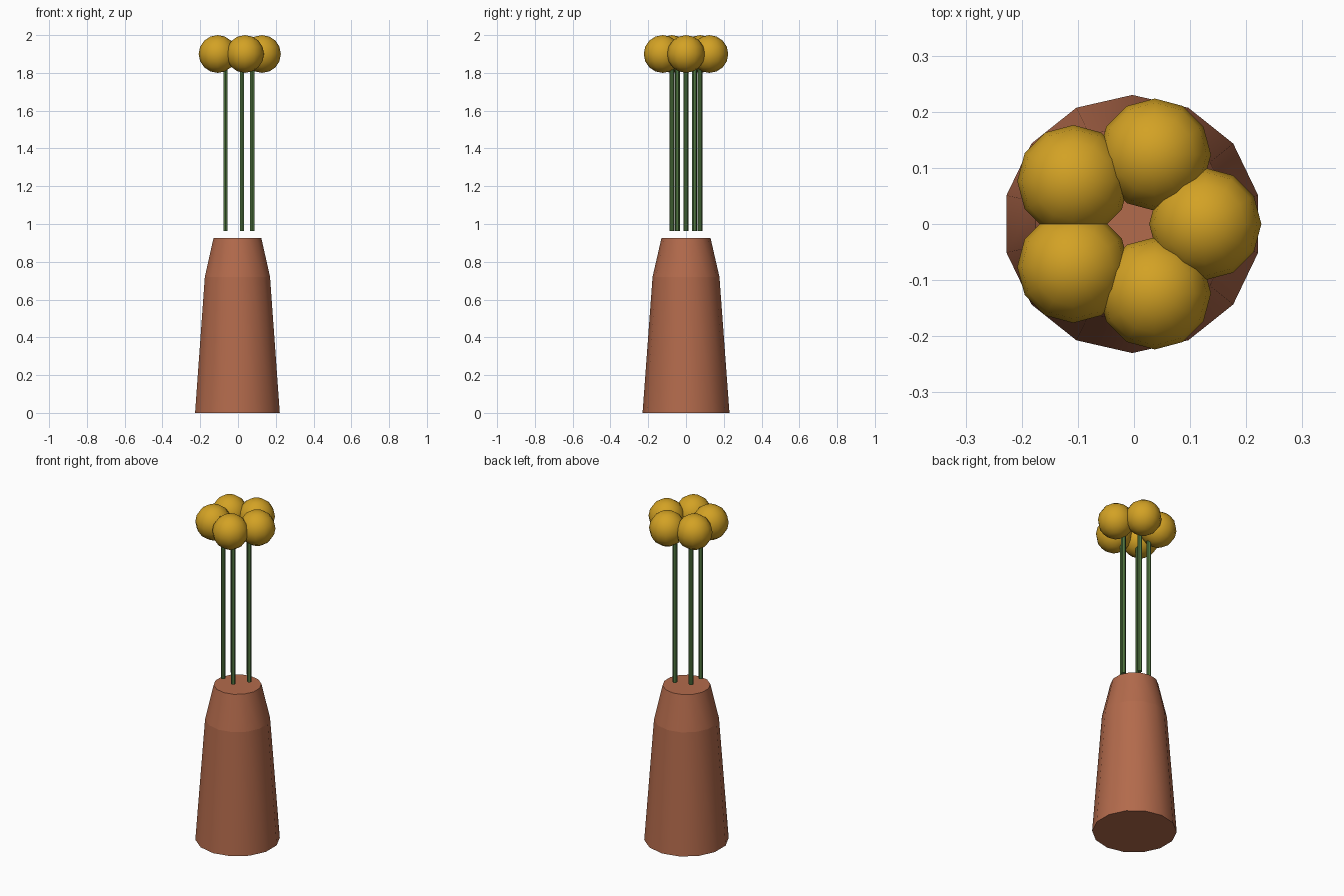
import bpy, math

if "Cube" in bpy.data.objects:
    bpy.data.objects.remove(bpy.data.objects["Cube"])

OFFSET_X = -0.003  # keeps the whole model centred


def material(name, rgb):
    m = bpy.data.materials.new(name)
    m.diffuse_color = (*rgb, 1.0)
    m.use_nodes = True
    m.node_tree.nodes["Principled BSDF"].inputs["Base Color"].default_value = m.diffuse_color
    return m


terracotta = material("terracotta", (0.45, 0.145, 0.072))
stem_green = material("stem_green", (0.08, 0.18, 0.05))
flower_yellow = material("flower_yellow", (0.65, 0.36, 0.018))


def finish(name, mat, smooth_angle):
    ob = bpy.context.object
    ob.name = name
    ob.data.materials.append(mat)
    bpy.ops.object.shade_smooth_by_angle(angle=math.radians(smooth_angle))
    return ob


def tapered(name, sides, r_low, r_high, z_low, z_high, mat, x=0.0, y=0.0, smooth=35):
    bpy.ops.mesh.primitive_cone_add(
        vertices=sides, radius1=r_low, radius2=r_high, depth=z_high - z_low,
        location=(x + OFFSET_X, y, (z_low + z_high) / 2))
    return finish(name, mat, smooth)


# Vase: long tapering body and a steeper closed shoulder
tapered("vase_body", 14, 0.23, 0.177, 0.0, 0.72, terracotta)
tapered("vase_shoulder", 14, 0.177, 0.13, 0.72, 0.925, terracotta)

# Five stems in a ring, each under a round flower head
for i in range(5):
    a = math.tau * i / 5
    c, s = math.cos(a), math.sin(a)
    tapered(f"stem_{i + 1}", 6, 0.013, 0.013, 0.963, 1.86, stem_green,
            0.078 * c, 0.078 * s)
    bpy.ops.mesh.primitive_uv_sphere_add(
        segments=12, ring_count=8, radius=0.1,
        location=(0.13 * c + OFFSET_X, 0.13 * s, 1.9))
    finish(f"flower_head_{i + 1}", flower_yellow, 60)
